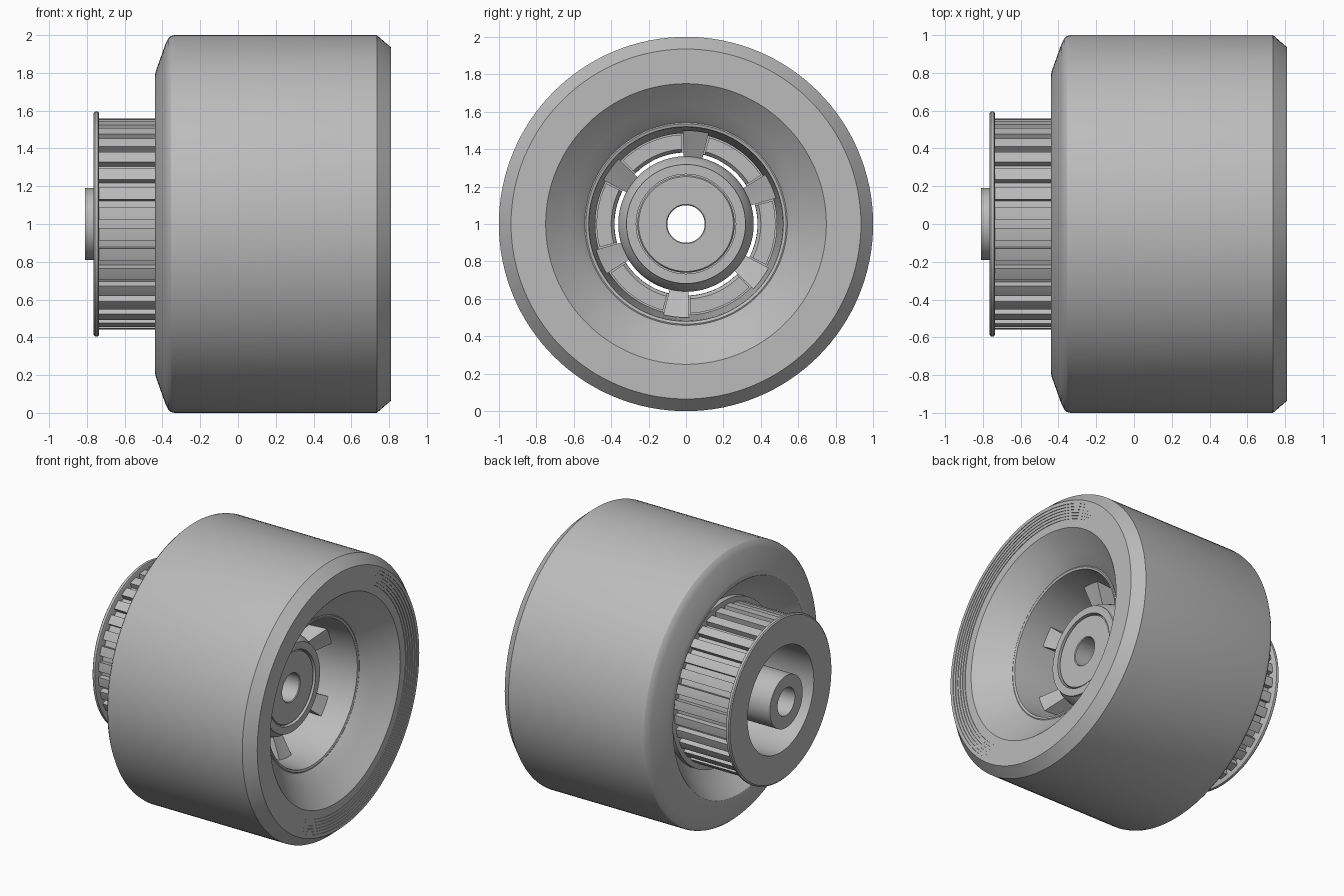
import bpy
import bmesh
from math import cos, sin, radians, pi

cube = bpy.data.objects.get("Cube")
if cube:
    bpy.data.objects.remove(cube, do_unlink=True)

grey = bpy.data.materials.new("plain_grey")
grey.use_nodes = True
GREY = (0.5, 0.5, 0.5, 1)
grey.diffuse_color = GREY
grey.node_tree.nodes["Principled BSDF"].inputs["Base Color"].default_value = GREY


def sweep(bm, profile, start=0, end=360, steps=128):
    """Sweep a closed (x, radius) profile round the axle; cap it if partial."""
    full = end - start >= 360
    rings = []
    for i in range(steps if full else steps + 1):
        a = radians(start + (end - start) * i / steps)
        rings.append([bm.verts.new((x, r * cos(a), 1 + r * sin(a))) for x, r in profile])
    n = len(profile)
    for i in range(steps):
        a, b = rings[i], rings[(i + 1) % len(rings)]
        for j in range(n):
            k = (j + 1) % n
            bm.faces.new((a[j], a[k], b[k], b[j]))
    if not full:
        bm.faces.new(rings[0])
        bm.faces.new(rings[-1])


def box(x0, x1, r0, r1):
    return [(x0, r0), (x1, r0), (x1, r1), (x0, r1)]


def finish(name, bm, angle=30):
    bmesh.ops.recalc_face_normals(bm, faces=bm.faces)
    mesh = bpy.data.meshes.new(name)
    bm.to_mesh(mesh)
    bm.free()
    mesh.materials.append(grey)
    obj = bpy.data.objects.new(name, mesh)
    bpy.context.collection.objects.link(obj)
    bpy.ops.object.select_all(action="DESELECT")
    obj.select_set(True)
    bpy.context.view_layer.objects.active = obj
    bpy.ops.object.shade_smooth_by_angle(angle=radians(angle))
    return obj


def lathe(name, profile):
    bm = bmesh.new()
    sweep(bm, profile)
    return finish(name, bm)


# Tyre: rounded left shoulder, chamfered right edge, finely stepped right face
tyre = [(-0.23, 0.54), (-0.27, 0.61), (-0.34, 0.69), (-0.41, 0.75), (-0.435, 0.77),
        (-0.44, 0.785), (-0.435, 0.81), (-0.385, 0.95), (-0.37, 0.98), (-0.355, 0.995),
        (-0.335, 1.0), (0.735, 1.0), (0.81, 0.935)]
radii = [0.91, 0.89, 0.87, 0.85, 0.83, 0.81]
x = 0.81
for r in radii:
    tyre += [(x, r), (x - 0.004, r)]
    x -= 0.004
tyre += [(x, 0.75), (0.74, 0.7), (0.675, 0.625), (0.63, 0.57), (0.6, 0.54)]
lathe("tyre", tyre)

# Core shell lining the tyre
lathe("core_shell", [(-0.23, 0.545), (0.6, 0.545), (0.605, 0.535), (0.6, 0.52),
                     (0.56, 0.515), (0.2, 0.485), (-0.23, 0.485)])

# Hub boss holding the bearing
lathe("hub_boss", [(-0.08, 0.18), (-0.08, 0.362), (0.34, 0.362), (0.38, 0.35),
                   (0.42, 0.32), (0.44, 0.318), (0.44, 0.266), (0.3, 0.266), (0.3, 0.18)])
lathe("bearing", [(0.28, 0.1), (0.425, 0.1), (0.43, 0.105), (0.43, 0.253),
                  (0.42, 0.26), (0.28, 0.26)])

# Spokes joining hub and shell, with the drive lugs filling the windows
spokes, lugs = bmesh.new(), bmesh.new()
for i in range(6):
    c = 24 + 60 * i
    sweep(spokes, [(-0.05, 0.35), (0.34, 0.35), (0.42, 0.5), (-0.05, 0.5)], c - 8, c + 8, 4)
    sweep(lugs, [(-0.3, 0.383), (0.14, 0.383), (0.16, 0.4), (0.16, 0.478), (-0.3, 0.478)],
          c + 9, c + 51, 12)
finish("core_spokes", spokes)
finish("drive_lugs", lugs)

# Pulley: drum with raised teeth between two flanges
lathe("pulley_drum", box(-0.745, -0.26, 0.382, 0.52))
teeth = bmesh.new()
COUNT = 32
pitch = 360 / COUNT
for i in range(COUNT):
    a = pitch * i
    sweep(teeth, box(-0.745, -0.28, 0.51, 0.56), a + 0.2 * pitch, a + 0.8 * pitch, 3)
finish("pulley_teeth", teeth)
lathe("outer_flange", [(-0.765, 0.382), (-0.765, 0.585), (-0.758, 0.594), (-0.75, 0.596),
                       (-0.74, 0.594), (-0.735, 0.585), (-0.735, 0.382)])
lathe("inner_flange", box(-0.3, -0.25, 0.383, 0.595))

# Axle sleeve running out through the pulley
lathe("axle_sleeve", box(-0.81, 0.3, 0.1, 0.19))
